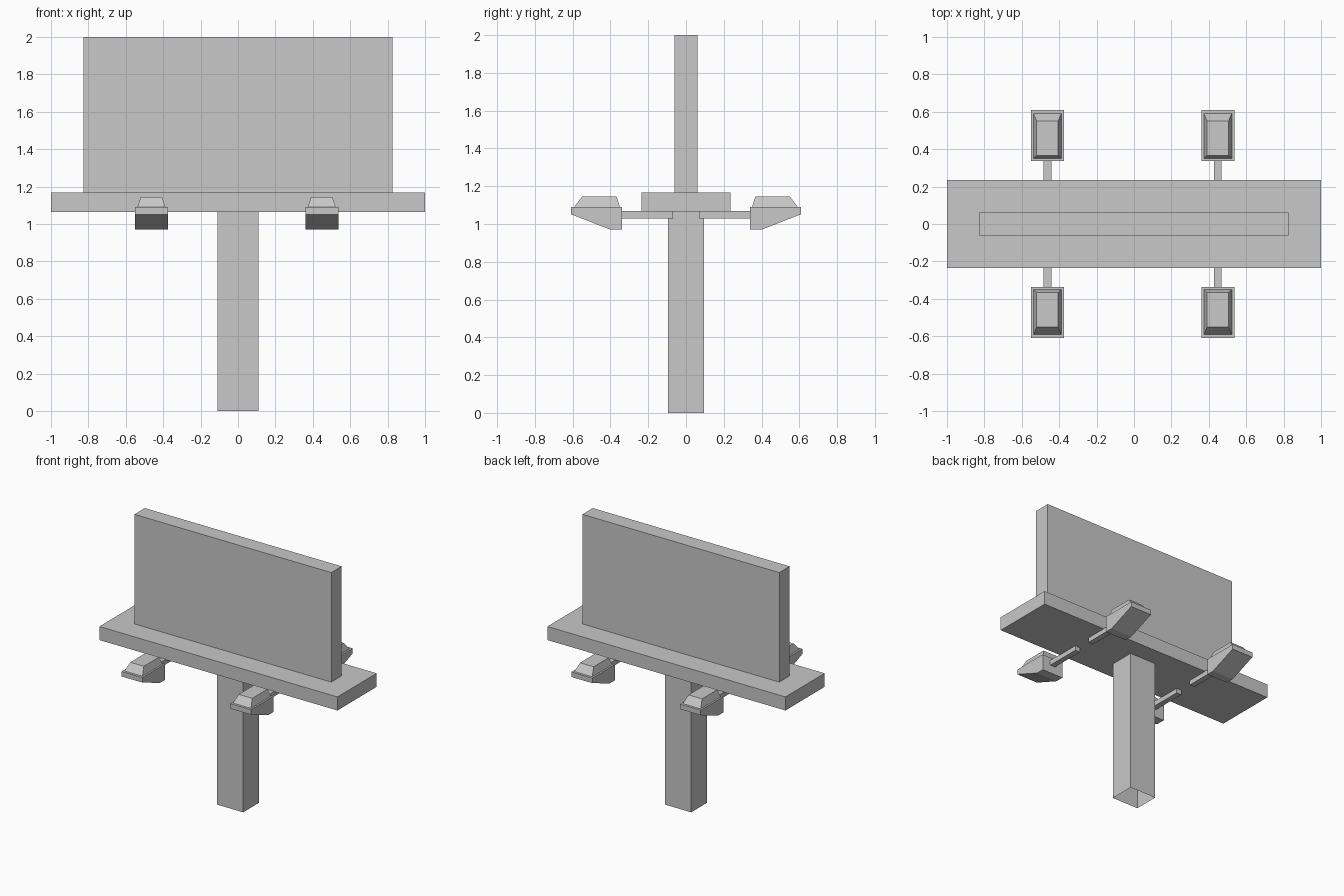
import bpy
import bmesh

cube = bpy.data.objects.get("Cube")
if cube:
    bpy.data.objects.remove(cube, do_unlink=True)

grey = bpy.data.materials.new("plain_grey")
grey.use_nodes = True
colour = (0.58, 0.58, 0.58, 1)
grey.diffuse_color = colour
grey.node_tree.nodes["Principled BSDF"].inputs["Base Color"].default_value = colour


def finish(name, bm):
    bmesh.ops.recalc_face_normals(bm, faces=bm.faces)
    mesh = bpy.data.meshes.new(name)
    bm.to_mesh(mesh)
    bm.free()
    mesh.materials.append(grey)
    obj = bpy.data.objects.new(name, mesh)
    bpy.context.collection.objects.link(obj)
    return obj


def box(name, xs, ys, zs, open_bottom=False):
    """Box between pairs of limits, optionally a shell without its floor."""
    bm = bmesh.new()
    bmesh.ops.create_cube(bm, size=1)
    for v in bm.verts:
        v.co = [pair[c > 0] for pair, c in zip((xs, ys, zs), v.co)]
    if open_bottom:
        floor = [f for f in bm.faces if all(v.co.z == zs[0] for v in f.verts)]
        bmesh.ops.delete(bm, geom=floor, context='FACES')
    return finish(name, bm)


def lamp_body(name, x, side):
    """Wedge profile in the y-z plane, extruded across the lamp width."""
    profile = [(0.61, 1.09), (0.61, 1.052), (0.40, 0.97), (0.338, 0.97), (0.338, 1.09)]
    bm = bmesh.new()
    face = bm.faces.new([bm.verts.new((x - 0.088, side * y, z)) for y, z in profile])
    grown = bmesh.ops.extrude_face_region(bm, geom=[face])
    bmesh.ops.translate(bm, vec=(0.176, 0, 0),
                        verts=[g for g in grown["geom"] if isinstance(g, bmesh.types.BMVert)])
    return finish(name, bm)


def lamp_cap(name, x, side):
    """Raised housing that tapers towards its flat top."""
    bm = bmesh.new()
    bmesh.ops.create_cube(bm, size=1)
    for v in bm.verts:
        top, outer = v.co.z > 0, v.co.y > 0
        half = 0.057 if top else 0.075
        y = (0.55 if outer else 0.367) if top else (0.592 if outer else 0.35)
        v.co = (x + (half if v.co.x > 0 else -half), side * y, 1.145 if top else 1.09)
    return finish(name, bm)


# Post, hollow walkway and upright panel
box("post", (-0.11, 0.11), (-0.095, 0.095), (0, 1.165), True)
box("walkway", (-1, 1), (-0.235, 0.235), (1.065, 1.168), True)
box("panel", (-0.827, 0.827), (-0.062, 0.062), (1.168, 2))

# Four lamps on arms, two on each side
for side, end in ((-1, "front"), (1, "back")):
    for x, hand in ((0.448, "left"), (-0.463, "right")):
        tag = f"{end}_{hand}"
        box(f"lamp_arm_{tag}", (x - 0.021, x + 0.021),
            sorted((side * 0.07, side * 0.345)), (1.03, 1.068))
        lamp_body(f"lamp_body_{tag}", x, side)
        lamp_cap(f"lamp_cap_{tag}", x, side)
